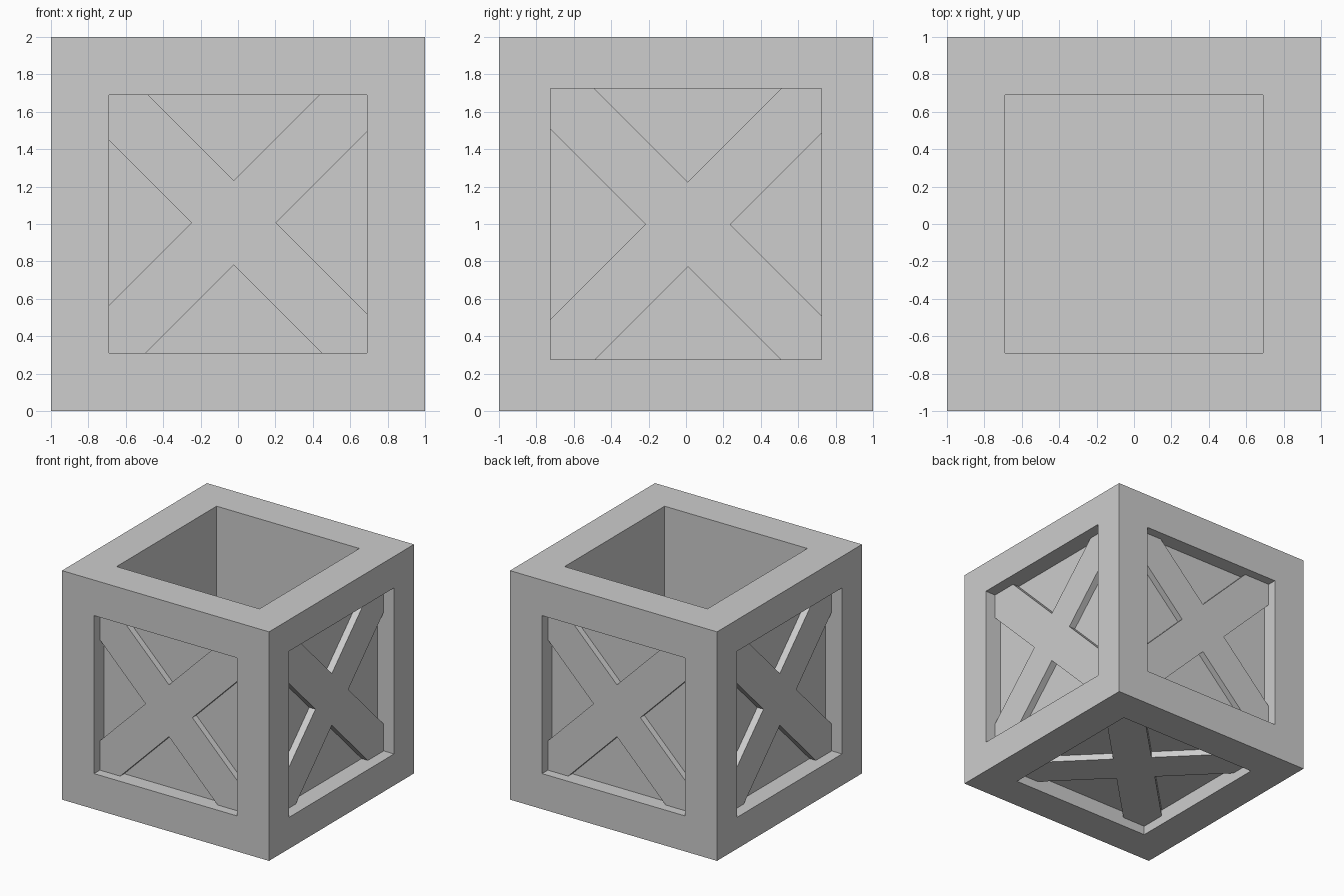
import bpy, bmesh
from math import pi, cos, sin
from mathutils import Matrix, Vector

default = bpy.data.objects.get("Cube")
if default:
    bpy.data.objects.remove(default, do_unlink=True)

grey = bpy.data.materials.new("light grey")
grey.use_nodes = True
colour = (0.61, 0.61, 0.61, 1)
grey.diffuse_color = colour
grey.node_tree.nodes["Principled BSDF"].inputs["Base Color"].default_value = colour


def add_object(name, bm):
    bmesh.ops.recalc_face_normals(bm, faces=bm.faces[:])
    mesh = bpy.data.meshes.new(name)
    bm.to_mesh(mesh)
    bm.free()
    mesh.materials.append(grey)
    obj = bpy.data.objects.new(name, mesh)
    bpy.context.collection.objects.link(obj)
    return obj


def crate_body():
    """Cube with a recessed panel on each face and a deep open top."""
    bm = bmesh.new()
    bmesh.ops.create_cube(bm, size=2, matrix=Matrix.Translation((0, 0, 1)))
    for face in bm.faces[:]:
        n = face.normal.copy()
        side = abs(n.x) > 0.5
        border = 0.275 if side else 0.31
        depth = 1.69 if n.z > 0.5 else 0.16 if side else 0.135
        bmesh.ops.inset_region(bm, faces=[face], thickness=border,
                               use_even_offset=True)
        # Add recess walls and push the panel inwards
        out = bmesh.ops.extrude_discrete_faces(bm, faces=[face])
        bmesh.ops.translate(bm, verts=out["faces"][0].verts[:], vec=-n * depth)
    return add_object("crate_body", bm)


def cross_brace(name, turn, recess, back, shift):
    """Diagonal cross lying on a panel; its ends are let into the frame."""
    half, reach = 0.16, 1.12
    bm = bmesh.new()
    points = []
    for arm in range(4):
        a = pi / 4 + arm * pi / 2
        along = Vector((cos(a), 0, sin(a)))
        across = Vector((-sin(a), 0, cos(a)))
        points += [along * reach - across * half,
                   along * reach + across * half,
                   along * half + across * half]
    offset = Vector((shift[0], recess - 1, shift[1]))
    face = bm.faces.new([bm.verts.new(p + offset) for p in points])
    ext = bmesh.ops.extrude_face_region(bm, geom=[face])
    verts = [v for v in ext["geom"] if isinstance(v, bmesh.types.BMVert)]
    bmesh.ops.translate(bm, verts=verts, vec=(0, back - recess + 0.01, 0))
    # Built for the front, then turned to its own side
    bm.transform(Matrix.Translation((0, 0, 1)) @ turn)
    return add_object(name, bm)


crate_body()
sides = [("front_brace", 0, 0.08, 0.135, (-0.023, 0.007)),
         ("left_brace", pi / 2, 0.1, 0.16, (0.01, -0.002)),
         ("back_brace", pi, 0.08, 0.135, (-0.023, 0.007)),
         ("right_brace", -pi / 2, 0.1, 0.16, (0.01, -0.002))]
for name, angle, recess, back, shift in sides:
    cross_brace(name, Matrix.Rotation(angle, 4, "Z"), recess, back, shift)
cross_brace("bottom_brace", Matrix.Rotation(pi / 2, 4, "X"), 0.08, 0.135, (0, 0))
